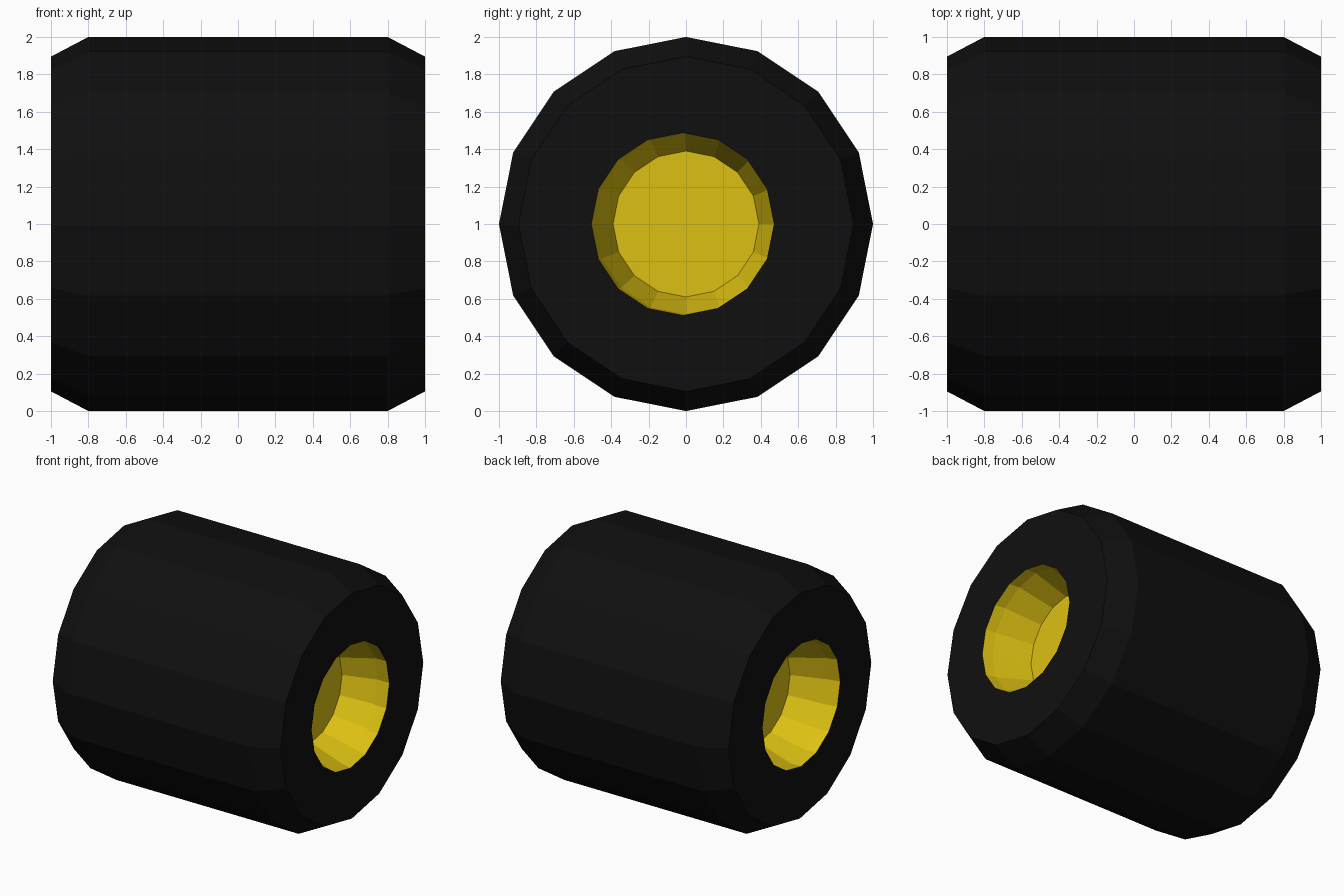
import bpy, bmesh, math

if "Cube" in bpy.data.objects:
    bpy.data.objects.remove(bpy.data.objects["Cube"])

SIDES = 16


def material(name, rgb):
    m = bpy.data.materials.new(name)
    m.diffuse_color = (*rgb, 1)
    m.use_nodes = True
    m.node_tree.nodes["Principled BSDF"].inputs["Base Color"].default_value = m.diffuse_color
    return m


black = material("black rubber", (0.005, 0.005, 0.005))
yellow = material("yellow paint", (0.72, 0.53, 0.006))


def lathe(name, profile, mat, loop=False):
    """Spin (x, radius, y offset) rings around the x axis."""
    bm = bmesh.new()
    rings = []
    for x, r, dy in profile:
        ring = []
        for i in range(SIDES):
            a = 2 * math.pi * i / SIDES
            ring.append(bm.verts.new((x, dy + r * math.sin(a), 1 + r * math.cos(a))))
        rings.append(ring)
    pairs = list(zip(rings, rings[1:]))
    if loop:
        pairs.append((rings[-1], rings[0]))
    else:
        bm.faces.new(rings[0])
        bm.faces.new(rings[-1])
    for a, b in pairs:
        for i in range(SIDES):
            j = (i + 1) % SIDES
            bm.faces.new((a[i], a[j], b[j], b[i]))
    bmesh.ops.recalc_face_normals(bm, faces=bm.faces)
    me = bpy.data.meshes.new(name)
    bm.to_mesh(me)
    bm.free()
    me.materials.append(mat)
    ob = bpy.data.objects.new(name, me)
    bpy.context.collection.objects.link(ob)
    return ob


def mirrored(half):
    """Add the other end of a profile given for the +x end."""
    return half + [(-x, r, dy) for x, r, dy in reversed(half)]


# Tyre: chamfered drum, flat side walls, hidden bore
lathe("tyre", mirrored([(0.9, 0.53, 0), (1.0, 0.488, -0.018),
                        (1.0, 0.895, 0), (0.8, 1.0, 0)]), black, loop=True)

# Hub: dished yellow rim with a flat centre at both ends
lathe("hub", mirrored([(0.64, 0.39, 0), (0.92, 0.482, -0.004),
                       (0.999, 0.488, -0.018)]), yellow)
